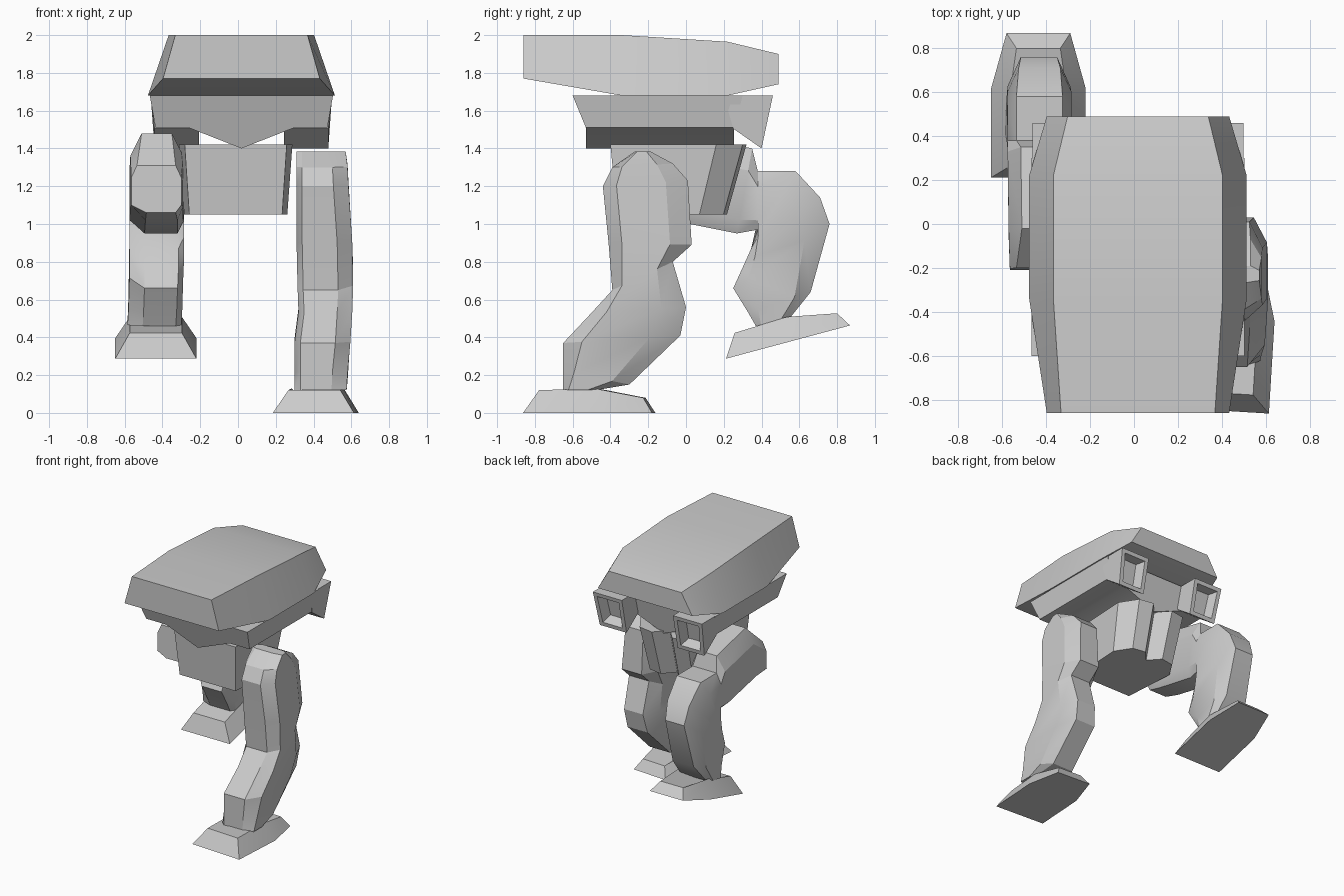
import bpy, bmesh, math
from mathutils import Matrix, Vector

cube = bpy.data.objects.get("Cube")
if cube:
    bpy.data.objects.remove(cube, do_unlink=True)

grey = bpy.data.materials.new("plain_grey")
grey.use_nodes = True
colour = (0.6, 0.6, 0.6, 1)
grey.diffuse_color = colour
grey.node_tree.nodes["Principled BSDF"].inputs["Base Color"].default_value = colour


def finish(name, bm, matrix=Matrix()):
    """Turn a bmesh into a shaded, coloured object."""
    bmesh.ops.recalc_face_normals(bm, faces=bm.faces)
    bm.transform(matrix)
    mesh = bpy.data.meshes.new(name)
    bm.to_mesh(mesh)
    bm.free()
    mesh.materials.append(grey)
    ob = bpy.data.objects.new(name, mesh)
    bpy.context.collection.objects.link(ob)
    bpy.ops.object.select_all(action='DESELECT')
    ob.select_set(True)
    bpy.context.view_layer.objects.active = ob
    bpy.ops.object.shade_smooth_by_angle(angle=math.radians(25))
    return ob


def loft(rings):
    """Skin equal-length rings of points and cap both ends."""
    bm = bmesh.new()
    loops = [[bm.verts.new(p) for p in ring] for ring in rings]
    n = len(loops[0])
    for a, b in zip(loops, loops[1:]):
        for i in range(n):
            j = (i + 1) % n
            bm.faces.new((a[i], a[j], b[j], b[i]))
    bm.faces.new(loops[0])
    bm.faces.new(loops[-1])
    return bm


def mirrored(half):
    """Close a right-hand outline with its mirror image, skipping the axis."""
    return half + [(-x, y, z) for x, y, z in reversed(half) if x > 0]


# Armoured roof: y, top half-width, top z, bottom half-width, bottom z
roof = [(-0.86, 0.35, 2.0, 0.415, 1.77), (-0.34, 0.385, 2.0, 0.495, 1.68),
        (0.22, 0.385, 1.965, 0.495, 1.68), (0.49, 0.32, 1.9, 0.415, 1.74)]
finish("roof", loft([mirrored([(tw, y, tz), (bw, y, bz)]) for y, tw, tz, bw, bz in roof]),
       Matrix.Translation((0.018, 0, 0)))

# Keeled body under the roof
finish("body", loft([mirrored([(0.485, top, 1.68), (0.455, low, 1.51),
                               (0.28, low, 1.51), (0, low, 1.4)])
                     for top, low in ((-0.6, -0.53), (0.3, 0.255))]),
       Matrix.Translation((0.018, 0, 0)))

# Rear pods with recessed openings
for side, label in ((1, "left"), (-1, "right")):
    section = [(0.2, 1.68), (0.46, 1.68), (0.40, 1.4), (0.25, 1.505)]
    bm = loft([[(side * (x + (0.02 if z > 1.6 and x > 0.3 else 0)), y, z) for y, z in section]
               for x in (0.225, 0.46)])
    bmesh.ops.recalc_face_normals(bm, faces=bm.faces)
    bm.normal_update()
    back = max(bm.faces, key=lambda f: f.normal.y)
    bmesh.ops.inset_region(bm, faces=[back], thickness=0.045)
    bmesh.ops.inset_region(bm, faces=[back], thickness=0.025, depth=-0.08)
    finish(label + "_rear_pod", bm, Matrix.Translation((0.018, 0, 0)))

# Pelvis with two rear lobes and a groove between them
outline = [(0.27, -0.39), (0.30, 0.1), (0.21, 0.24), (0.09, 0.26), (0, 0.16)]
pelvis = []
for z, scale, shift in ((1.05, 0.91, -0.02), (1.42, 1.0, 0.06)):
    pelvis.append(mirrored([(x * scale, y * scale + (shift if y > 0 else -0.01), z)
                            for x, y in outline]))
finish("pelvis", loft(pelvis), Matrix.Translation((-0.012, 0, 0)))


def leg(name, stations, side):
    """Each station: front y, z, back y, z, inner x, outer x, end inset."""
    rings = []
    for fy, fz, by, bz, inner, outer, chamfer in stations:
        f, b = Vector((0, fy, fz)), Vector((0, by, bz))
        spots = [(0, inner + 0.03), (0.16, inner), (0.74, inner), (1, inner + chamfer),
                 (1, outer - chamfer), (0.74, outer), (0.16, outer), (0, outer - 0.08)]
        ring = []
        for t, x in spots:
            p = f.lerp(b, t)
            ring.append((side * x, p.y, p.z))
        rings.append(ring)
    return finish(name, loft(rings), Matrix())


# Planted leg, hip to ankle
leg("left_leg", [
    (-0.27, 1.385, -0.19, 1.385, 0.31, 0.57, 0.04),
    (-0.39, 1.30, -0.07, 1.32, 0.31, 0.58, 0.05),
    (-0.44, 1.20, 0.01, 1.23, 0.31, 0.585, 0.06),
    (-0.41, 0.90, 0.03, 0.89, 0.31, 0.605, 0.06),
    (-0.39, 0.65, -0.07, 0.80, 0.315, 0.61, 0.06),
    (-0.50, 0.53, 0.00, 0.56, 0.32, 0.605, 0.06),
    (-0.65, 0.37, -0.03, 0.41, 0.30, 0.595, 0.06),
    (-0.65, 0.22, -0.30, 0.15, 0.30, 0.58, 0.05),
    (-0.65, 0.12, -0.48, 0.12, 0.30, 0.575, 0.03)], 1)

# Raised leg, folded behind the body
leg("right_leg", [
    (-0.21, 1.06, -0.20, 1.31, 0.30, 0.565, 0.03),
    (-0.08, 1.02, -0.02, 1.48, 0.29, 0.57, 0.06),
    (0.27, 0.95, 0.35, 1.40, 0.29, 0.575, 0.06),
    (0.38, 0.97, 0.38, 1.28, 0.285, 0.575, 0.04),
    (0.345, 0.87, 0.58, 1.28, 0.285, 0.575, 0.04),
    (0.30, 0.77, 0.71, 1.14, 0.285, 0.575, 0.05),
    (0.25, 0.66, 0.76, 1.00, 0.29, 0.575, 0.06),
    (0.33, 0.53, 0.66, 0.64, 0.295, 0.58, 0.05),
    (0.37, 0.46, 0.54, 0.49, 0.30, 0.585, 0.03)], -1)

# Feet: flat sole, sloping sides, tapered heel
sole = [(0.215, -0.34, 0), (0.215, 0.08, 0), (0.145, 0.34, 0)]
upper = [(0.138, -0.26, 0.12), (0.138, 0.03, 0.13), (0.10, 0.29, 0.08)]
finish("left_foot", loft([mirrored(sole), mirrored(upper)]),
       Matrix.Translation((0.42, -0.51, 0)) @ Matrix.Rotation(math.radians(-3.5), 4, 'Z'))
finish("right_foot", loft([mirrored(sole), mirrored(upper)]),
       Matrix.Translation((-0.435, 0.54, 0.375)) @ Matrix.Rotation(math.radians(15), 4, 'X'))
